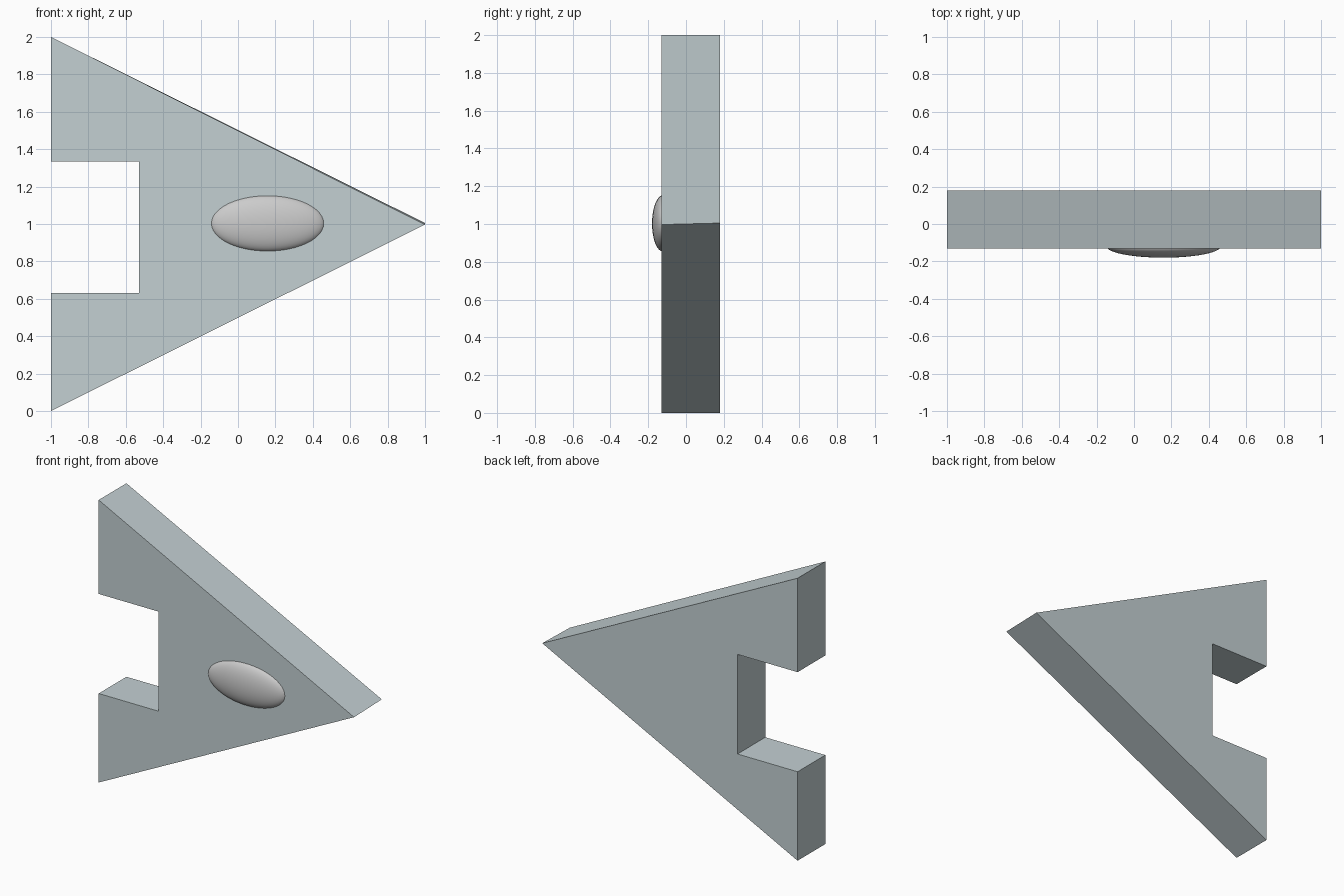
import bpy, bmesh

if "Cube" in bpy.data.objects:
    bpy.data.objects.remove(bpy.data.objects["Cube"])

FRONT, BACK = -0.13, 0.18

# Arrowhead outline in x, z with a square notch in its rear edge
outline = [(-1, 0), (1, 1), (-1, 2), (-1, 1.335),
           (-0.53, 1.335), (-0.53, 0.63), (-1, 0.63)]

# Plate: outline extruded front to back
bm = bmesh.new()
face = bm.faces.new([bm.verts.new((x, FRONT, z)) for x, z in outline])
extruded = bmesh.ops.extrude_face_region(bm, geom=[face])["geom"]
for v in extruded:
    if isinstance(v, bmesh.types.BMVert):
        v.co.y = BACK
# Slight twist of the tip edge
for v in bm.verts:
    if v.co.x > 0.9:
        v.co.z += 0.005 if v.co.y > 0 else -0.003
bmesh.ops.recalc_face_normals(bm, faces=bm.faces)
mesh = bpy.data.meshes.new("arrow_plate")
bm.to_mesh(mesh)
bm.free()
plate = bpy.data.objects.new("arrow_plate", mesh)
bpy.context.collection.objects.link(plate)

paint = bpy.data.materials.new("blue_grey")
paint.diffuse_color = (0.55, 0.63, 0.65, 1)
paint.use_nodes = True
paint.node_tree.nodes["Principled BSDF"].inputs["Base Color"].default_value = paint.diffuse_color
mesh.materials.append(paint)

# Oval button half sunk into the front face
bpy.ops.mesh.primitive_uv_sphere_add(segments=48, ring_count=24, radius=1,
                                     location=(0.158, -0.12, 1.003))
button = bpy.context.object
button.name = "oval_button"
button.scale = (0.305, 0.06, 0.15)
bpy.ops.object.transform_apply(location=False, rotation=False, scale=True)
bpy.ops.object.shade_smooth_by_angle()
